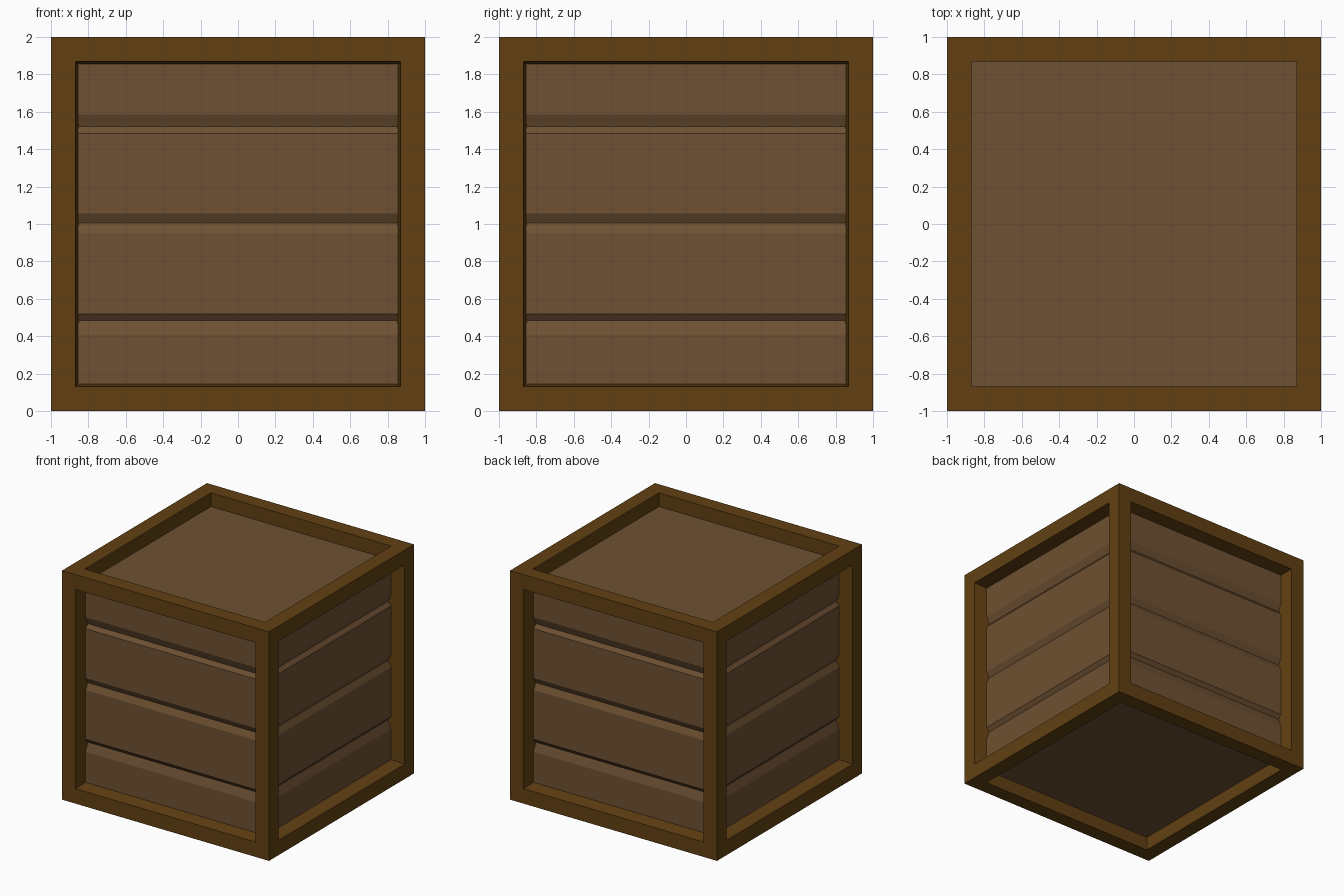
import bpy, bmesh
from mathutils import Vector

if "Cube" in bpy.data.objects:
    bpy.data.objects.remove(bpy.data.objects["Cube"])


def finish(bm, name, color):
    bmesh.ops.recalc_face_normals(bm, faces=bm.faces)
    me = bpy.data.meshes.new(name)
    bm.to_mesh(me)
    bm.free()
    mat = bpy.data.materials.new(name + "_wood")
    mat.diffuse_color = (*color, 1)
    mat.use_nodes = True
    mat.node_tree.nodes["Principled BSDF"].inputs["Base Color"].default_value = mat.diffuse_color
    me.materials.append(mat)
    ob = bpy.data.objects.new(name, me)
    bpy.context.collection.objects.link(ob)
    return ob


# Frame: one cube, each face inset to a flat rim, then extruded inwards
bm = bmesh.new()
bmesh.ops.create_cube(bm, size=2)
bm.normal_update()
panels = list(bm.faces)
bmesh.ops.inset_individual(bm, faces=panels, thickness=0.13, use_even_offset=True)
panels = bmesh.ops.extrude_discrete_faces(bm, faces=panels)["faces"]
bm.normal_update()
# Side openings narrow slightly with depth
for f in panels:
    n = f.normal.copy()
    side = abs(n.z) < 0.5
    depth, taper = (0.15, 0.853 / 0.87) if side else (0.13, 1.0)
    for v in f.verts:
        flat = v.co - n
        v.co = n * (1 - depth) + flat * taper
# Openings are closed by the plank body instead
bmesh.ops.delete(bm, geom=panels, context='FACES_ONLY')
bmesh.ops.translate(bm, verts=bm.verts, vec=Vector((0, 0, 1)))
finish(bm, "frame", (0.12, 0.051, 0.006))

# Plank body: square rings stacked up a profile with three V grooves
P, G = 0.88, 0.853
profile = [(P, 0.12),
           (P, 0.41), (G, 0.485), (P, 0.52),
           (P, 0.95), (G, 1.005), (P, 1.055),
           (P, 1.485), (G, 1.52), (P, 1.585),
           (P, 1.88)]
bm = bmesh.new()
rings = [[bm.verts.new((sx * r, sy * r, z))
          for sx, sy in ((-1, -1), (1, -1), (1, 1), (-1, 1))] for r, z in profile]
for a, b in zip(rings, rings[1:]):
    for i in range(4):
        j = (i + 1) % 4
        bm.faces.new((a[i], a[j], b[j], b[i]))
bm.faces.new(rings[0][::-1])
bm.faces.new(rings[-1])
finish(bm, "plank_body", (0.156, 0.081, 0.032))
